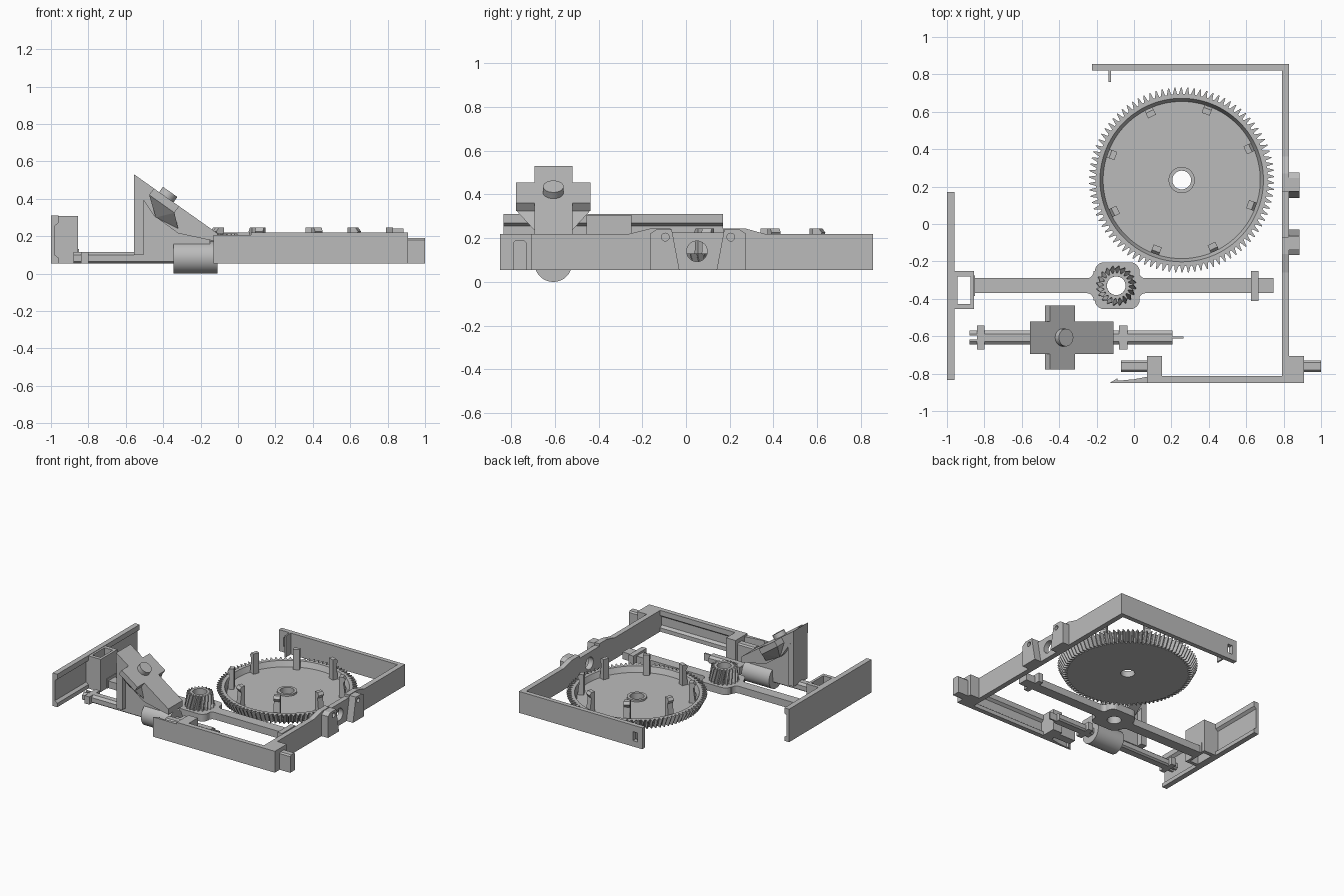
import bpy, bmesh
from math import sin, cos, pi, radians, atan2
from mathutils import Matrix, Vector

old = bpy.data.objects.get("Cube")
if old:
    bpy.data.objects.remove(old, do_unlink=True)

GREY = (0.5, 0.5, 0.5, 1)
mat = bpy.data.materials.new("plain grey")
mat.use_nodes = True
mat.diffuse_color = GREY
mat.node_tree.nodes["Principled BSDF"].inputs["Base Color"].default_value = GREY


def finish(name, bm):
    bmesh.ops.recalc_face_normals(bm, faces=bm.faces)
    me = bpy.data.meshes.new(name)
    bm.to_mesh(me)
    bm.free()
    me.materials.append(mat)
    ob = bpy.data.objects.new(name, me)
    bpy.context.collection.objects.link(ob)
    return ob


def smooth(ob):
    bpy.ops.object.select_all(action='DESELECT')
    ob.select_set(True)
    bpy.context.view_layer.objects.active = ob
    bpy.ops.object.shade_smooth_by_angle(angle=radians(35))
    return ob


def prism(name, pts, axis, lo, hi):
    """Extrude a flat profile along one axis."""
    place = {'x': lambda a, b, c: (c, a, b), 'y': lambda a, b, c: (a, c, b),
             'z': lambda a, b, c: (a, b, c)}[axis]
    bm = bmesh.new()
    ends = [[bm.verts.new(place(a, b, c)) for a, b in pts] for c in (lo, hi)]
    for e in ends:
        bm.faces.new(e)
    for i in range(len(pts)):
        j = (i + 1) % len(pts)
        bm.faces.new((ends[0][i], ends[0][j], ends[1][j], ends[1][i]))
    return finish(name, bm)


def box(name, x0, x1, y0, y1, z0, z1):
    return prism(name, [(x0, y0), (x1, y0), (x1, y1), (x0, y1)], 'z', z0, z1)


def disc(name, centre, r, depth, direction, n=40):
    bm = bmesh.new()
    turn = Vector(direction).to_track_quat('Z', 'Y').to_matrix().to_4x4()
    bmesh.ops.create_cone(bm, cap_ends=True, segments=n, radius1=r, radius2=r,
                          depth=depth, matrix=Matrix.Translation(centre) @ turn)
    return finish(name, bm)


def cut(ob, tool):
    tool.hide_render = True
    m = ob.modifiers.new("cut", 'BOOLEAN')
    m.operation, m.solver, m.object = 'DIFFERENCE', 'EXACT', tool
    bpy.context.view_layer.objects.active = ob
    bpy.ops.object.modifier_apply(modifier=m.name)
    bpy.data.objects.remove(tool, do_unlink=True)


def gear(name, cx, cy, teeth, rings):
    """Closed loft of rings: (root radius, tip radius, height, twist)."""
    bm = bmesh.new()
    n = teeth * 4
    loops = []
    for root, tip, z, twist in rings:
        shape = (root, root, tip, tip)
        nudge = (0, .1, -.15, -.55)
        loop = []
        for i in range(n):
            a = 2 * pi * (i + (nudge[i % 4] if tip > root else 0)) / n + twist
            r = shape[i % 4]
            loop.append(bm.verts.new((cx + r * cos(a), cy + r * sin(a), z)))
        loops.append(loop)
    for k, a in enumerate(loops):
        b = loops[(k + 1) % len(loops)]
        for i in range(n):
            j = (i + 1) % n
            bm.faces.new((a[i], a[j], b[j], b[i]))
    return finish(name, bm)


# Outer frame
B, T = .055, .22
side = prism("side_wall", [(-.85, B), (.855, B), (.855, T), (.36, T), (.27, .245), (.17, .245),
                           (.17, .225), (-.07, .225), (-.07, .245), (-.16, .245), (-.26, T),
                           (-.85, T)], 'x', .79, .83)
cut(side, disc("side_hole_cutter", (.81, .05, .14), .047, .2, (1, 0, 0)))
back = box("back_wall", -.225, .81, .82, .855, B, T)
cut(back, box("slot_cutter", -.185, -.145, .7, .9, .1, .17))
box("back_hook", -.135, -.123, .76, .825, B, T)


def channel(outer, lip, web, z1):
    return [(outer, B), (lip, B), (lip, .085), (web, .1), (web, z1 - .055),
            (lip, z1 - .04), (lip, z1), (outer, z1)]


prism("front_wall", channel(-.85, -.813, -.832, T), 'x', .14, .8)
prism("front_prong", [(-.13, -.85), (.08, -.85), (.08, -.815), (0, -.83), (-.085, -.838),
                      (-.09, -.826)], 'z', B, .207)
box("front_left_block", .07, .15, -.85, -.705, B, T)
box("front_right_block", .79, .91, -.85, -.705, B, T)
for name, x0, x1 in (("inner_peg", -.07, .07), ("outer_peg", .91, 1.0)):
    prism(name, [(-.79, B), (-.73, B), (-.73, .18), (-.74, .19), (-.78, .19), (-.79, .18)],
          'x', x0, x1)

# Side brackets mirrored about the round hole
for name, s in (("front_bracket", -1), ("rear_bracket", 1)):
    c = .055
    br = prism(name, [(c + s * .22, B), (c + s * .22, .22), (c + s * .19, .24),
                      (c + s * .12, .24), (c + s * .085, B)], 'x', .825, .885)
    cut(br, disc("bracket_hole_cutter", (.88, c + s * .15, .205), .018, .05, (1, 0, 0), 20))

# Large gear with eight posts
GX, GY = .255, .235
gear("large_gear", GX, GY, 90, [
    (.425, .455, B, 0), (.46, .495, .13, 0), (.437, .437, .13, 0), (.42, .42, .088, 0),
    (.07, .07, .088, 0), (.07, .07, .102, 0), (.05, .05, .102, 0), (.05, .05, B, 0)])
for k in range(8):
    a = radians(25 + 45 * k)
    post = prism(f"gear_post_{k + 1}", [(.375, .08), (.42, .08), (.405, .2), (.42, .225),
                                       (.405, .245), (.375, .245)], 'y', -.023, .023)
    post.matrix_world = Matrix.Translation((GX, GY, 0)) @ Matrix.Rotation(a, 4, 'Z')

# Small gear on its carrier bar
PX, PY = -.095, -.33
gear("small_gear", PX, PY, 20, [
    (.085, .107, .108, 0), (.068, .092, .215, .22), (.05, .05, .215, .22), (.05, .05, .108, 0)])
hub = box("carrier_hub", -.21, .03, -.455, -.205, B, .11)
bm = bmesh.new()
bm.from_mesh(hub.data)
edges = [e for e in bm.edges if abs(e.verts[0].co.z - e.verts[1].co.z) > .01]
bmesh.ops.bevel(bm, geom=edges, offset=.05, segments=6, affect='EDGES', profile=.5)
bm.to_mesh(hub.data)
bm.free()
cut(hub, disc("hub_hole_cutter", (PX, PY, .08), .05, .2, (0, 0, 1)))
for name, s in (("left", -1), ("right", 1)):
    inner, far = PX + s * .11, (-.857 if s < 0 else .745)
    fillet = [(PX + s * (.12 + .035 * (1 - cos(t * pi / 10))),
               .04 + .04 * (1 - sin(t * pi / 10))) for t in range(6)]
    prism(f"carrier_bar_{name}", [(inner, PY + .08)] + [(x, PY + y) for x, y in fillet]
          + [(far, PY + .04), (far, PY - .04)] + [(x, PY - y) for x, y in fillet[::-1]]
          + [(inner, PY - .08)], 'z', B, .11)
box("carrier_stop", .625, .665, -.412, -.25, B, .125)

# Left rail and its socket
prism("left_rail", channel(-1, -.96, -.98, .31), 'y', -.835, .17)
box("socket_front", -.985, -.855, -.455, -.428, B, .307)
box("socket_back", -.985, -.855, -.28, -.25, B, .307)
box("socket_side", -.875, -.855, -.44, -.265, B, .307)
box("socket_spine", -.985, -.945, -.44, -.265, B, .307)
box("socket_collar", -.86, -.85, -.385, -.275, B, .13)

# Sliding shaft
Y = -.607
rod = prism("shaft", [(Y - .038, .065), (Y - .025, B), (Y + .025, B), (Y + .038, .065),
                      (Y + .038, .1), (Y + .02, .115), (Y - .02, .115), (Y - .038, .1)],
            'x', -.88, .205)
cut(rod, box("fork_cutter", -.95, -.82, Y - .01, Y + .01, 0, .3))
box("shaft_collar_left", -.84, -.8, Y - .065, Y + .065, B, .115)
box("shaft_collar_right", -.08, -.035, Y - .065, Y + .065, B, .115)
box("shaft_pin", .2, .265, Y - .006, Y + .006, B, .11)
smooth(disc("barrel", (-.2275, Y, .086), .086, .235, (1, 0, 0), 32))


# Sloping cross-shaped head
def slope(x):
    return .53 - .708 * (x + .555)


prism("head_strip", [(-.555, .53), (-.11, slope(-.11)), (-.11, .17), (-.32, .215),
                     (-.45, .31), (-.53, .43), (-.555, .45)], 'y', Y - .087, Y + .087)
prism("head_web", [(-.53, .1), (-.53, .5), (-.15, .2), (-.15, .12), (-.34, .1)],
      'y', Y - .045, Y + .045)
box("head_post", -.555, -.505, Y - .085, Y + .085, .1, .46)
arms = [(-.45, slope(-.45)), (-.315, slope(-.315)), (-.34, slope(-.315) - .035),
        (-.475, slope(-.45) - .035)]
prism("head_arms", arms, 'y', Y - .17, Y + .17)
bm = bmesh.new()
for (x, z), reach in zip(arms[2:] + [(-.32, .24), (-.44, .3)], (.168, .168, .09, .09)):
    for s in (-1, 1):
        bm.verts.new((x, Y + s * reach, z))
bmesh.ops.convex_hull(bm, input=bm.verts)
finish("arm_support", bm)
normal = Vector((.708, 0, 1)).normalized()
smooth(disc("head_button", Vector((-.383, Y, slope(-.383))) + normal * .01, .047, .05, normal))
